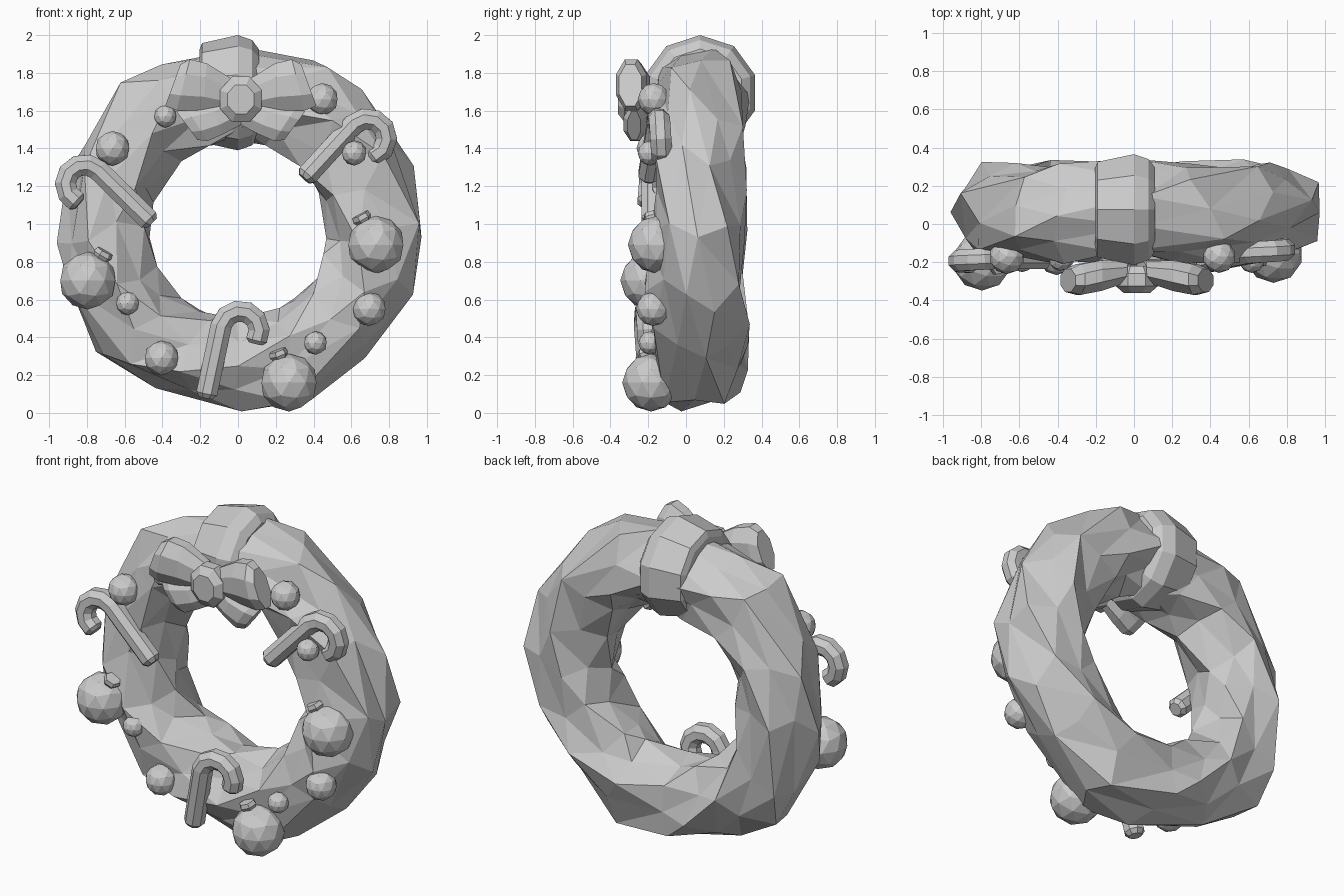
import bpy, bmesh, random
from math import sin, cos, pi, radians, degrees
from mathutils import Vector

if "Cube" in bpy.data.objects:
    bpy.data.objects.remove(bpy.data.objects["Cube"])

random.seed(7)
CZ = 0.97  # height of the ring centre


def finish(name, bm):
    bmesh.ops.recalc_face_normals(bm, faces=bm.faces[:])
    me = bpy.data.meshes.new(name)
    bm.to_mesh(me)
    bm.free()
    ob = bpy.data.objects.new(name, me)
    bpy.context.collection.objects.link(ob)
    return ob


def loft(name, sections, n=8):
    """Capped skin over rings given as (centre, half axis u, half axis v)."""
    bm = bmesh.new()
    k = 1 / cos(pi / n)
    angles = [2 * pi * (i + 0.5) / n for i in range(n)]
    rings = []
    for c, u, v in sections:
        c, u, v = Vector(c), Vector(u), Vector(v)
        rings.append([bm.verts.new(c + k * (u * cos(a) + v * sin(a))) for a in angles])
    for a, b in zip(rings, rings[1:]):
        for i in range(n):
            j = (i + 1) % n
            bm.faces.new((a[i], a[j], b[j], b[i]))
    bm.faces.new(rings[0])
    bm.faces.new(rings[-1])
    return finish(name, bm)


# Uneven outline of the wreath: (angle, outer radius)
OUTLINE = [(0, 0.97), (30, 1.0), (60, 0.985), (82, 0.97), (105, 0.94), (130, 1.0), (152, 0.93),
           (173, 0.98), (198, 0.94), (219, 0.995), (250, 0.93), (273, 0.965), (288, 0.99),
           (312, 0.95), (332, 0.995), (360, 0.97)]


def outline(phi):
    d = degrees(phi) % 360
    for (a, ra), (b, rb) in zip(OUTLINE, OUTLINE[1:]):
        if a <= d <= b:
            return ra + (rb - ra) * (d - a) / (b - a)


# Wreath body: faceted ring with twisted, uneven ridges
def wreath(N=16, M=10, mid=0.722):
    bm = bmesh.new()
    grid = []
    for i in range(N):
        ring = []
        for j in range(M):
            phi = 2 * pi * (i + random.uniform(-0.3, 0.3)) / N
            th = 2 * pi * j / M + 2 * pi * i / N  # one full turn closes on itself
            r = (1.11 if j % 2 else 0.94) * random.uniform(0.95, 1.05)
            ring.append((phi, r * cos(th), 0.062 - 0.242 * r * sin(th)))
        hi, lo = max(c for _, c, _ in ring), min(c for _, c, _ in ring)
        row = []
        for phi, c, y in ring:
            rad = mid + (outline(phi) - mid) * c / hi if c > 0 else mid - 0.252 * c / lo
            row.append(bm.verts.new((rad * cos(phi), y, CZ + max(-0.97, rad * sin(phi)))))
        grid.append(row)
    for i in range(N):
        a, b = grid[i], grid[(i + 1) % N]
        for j in range(M):
            k = (j + 1) % M
            bm.faces.new((a[j], b[j], b[k], a[k]))
    bmesh.ops.triangulate(bm, faces=bm.faces[:])
    return finish("wreath_body", bm)


wreath()

# Ribbon band wrapped round the top of the wreath
loft("ribbon_band", [((x, 0.075, 1.695), (0, r, 0), (0, 0, r)) for x, r in
                     ((-0.205, 0.215), (-0.19, 0.25), (0.0, 0.29), (0.075, 0.265), (0.11, 0.22))], 10)

# Bow: loops and tails on both sides, knot in the middle
for side, s in (("left", -1), ("right", 1)):
    X = lambda x: 0.015 + s * x
    loft("bow_loop_" + side, [((X(x), y, z), (0, d, 0), (s * t, 0, h)) for x, y, z, d, h, t in
                              ((0.05, -0.25, 1.68, 0.055, 0.09, 0),
                               (0.19, -0.27, 1.725, 0.08, 0.125, -0.01),
                               (0.305, -0.29, 1.737, 0.08, 0.135, -0.035),
                               (0.36, -0.295, 1.735, 0.06, 0.11, -0.04))])
    loft("bow_tail_" + side, [((X(x), y, z), (0, d, 0), (s * a, 0, b)) for x, y, z, d, a, b in
                              ((0.02, -0.24, 1.61, 0.05, 0.03, 0.08),
                               (0.13, -0.255, 1.56, 0.065, 0.035, 0.085),
                               (0.235, -0.27, 1.53, 0.06, 0.06, 0.09),
                               (0.285, -0.275, 1.52, 0.035, 0.055, 0.075))])
loft("bow_knot", [((0.015, y, 1.66), (r, 0, 0), (0, 0, r * 1.1)) for y, r in
                  ((-0.22, 0.08), (-0.26, 0.11), (-0.325, 0.11), (-0.36, 0.07))])


# Baubles: faceted balls, the large ones with a cap
def bauble(name, x, y, z, r, cap=None):
    bm = bmesh.new()
    bmesh.ops.create_icosphere(bm, subdivisions=2, radius=r)
    ob = finish(name, bm)
    ob.location = (x, y, z)
    if cap:
        d = Vector(cap).normalized()
        u = d.orthogonal().normalized()
        v = d.cross(u)
        c = Vector((x, y, z))
        loft(name + "_cap", [(c + d * (r + h), u * w, v * w) for h, w in
                             ((-0.025, 0.03), (0.005, 0.045), (0.03, 0.04))], 6)


for i, (x, y, z, cx) in enumerate(((0.73, -0.155, 0.89, -0.5), (-0.795, -0.195, 0.70, 0.55),
                                   (0.27, -0.185, 0.16, -0.35))):
    bauble(f"large_bauble_{i}", x, y, z, 0.153, (cx, -0.15, 0.95))
for i, (x, y, z, r) in enumerate(((-0.665, -0.17, 1.40, 0.092), (-0.385, -0.185, 1.57, 0.06),
                                  (0.445, -0.17, 1.66, 0.086), (0.615, -0.19, 1.375, 0.066),
                                  (0.695, -0.175, 0.55, 0.09), (0.41, -0.19, 0.37, 0.062),
                                  (-0.405, -0.175, 0.29, 0.092), (-0.585, -0.19, 0.58, 0.062))):
    bauble(f"small_bauble_{i}", x, y, z, r)


# Candy canes: octagonal tube, straight stem running into a round hook
def cane(name, foot, centre, a0, a1, y_end, R=0.102, r=0.056, steps=6):
    P = [Vector(foot)]
    for i in range(steps + 1):
        a = radians(a0 + (a1 - a0) * i / steps)
        y = centre[1] + (y_end - centre[1]) * i / steps
        P.append(Vector((centre[0] + R * cos(a), y, centre[2] + R * sin(a))))
    P.insert(1, P[0] + (P[1] - P[0]).normalized() * 0.025)
    P.append(P[-1] + (P[-1] - P[-2]).normalized() * 0.02)
    secs = []
    for i, p in enumerate(P):
        t = (P[min(i + 1, len(P) - 1)] - P[max(i - 1, 0)]).normalized()
        u = t.cross(Vector((0, 1, 0))).normalized()
        w = r * (0.65 if i in (0, len(P) - 1) else 1)
        secs.append((p, u * w, t.cross(u) * w))
    loft(name, secs)


cane("candy_cane_left", (-0.455, -0.18, 1.005), (-0.812, -0.18, 1.212), 45, 245, -0.2)
cane("candy_cane_right", (0.35, -0.20, 1.24), (0.685, -0.15, 1.455), 135, -70, -0.125)
cane("candy_cane_bottom", (-0.17, -0.19, 0.08), (0.01, -0.22, 0.437), 165, -30, -0.2)
